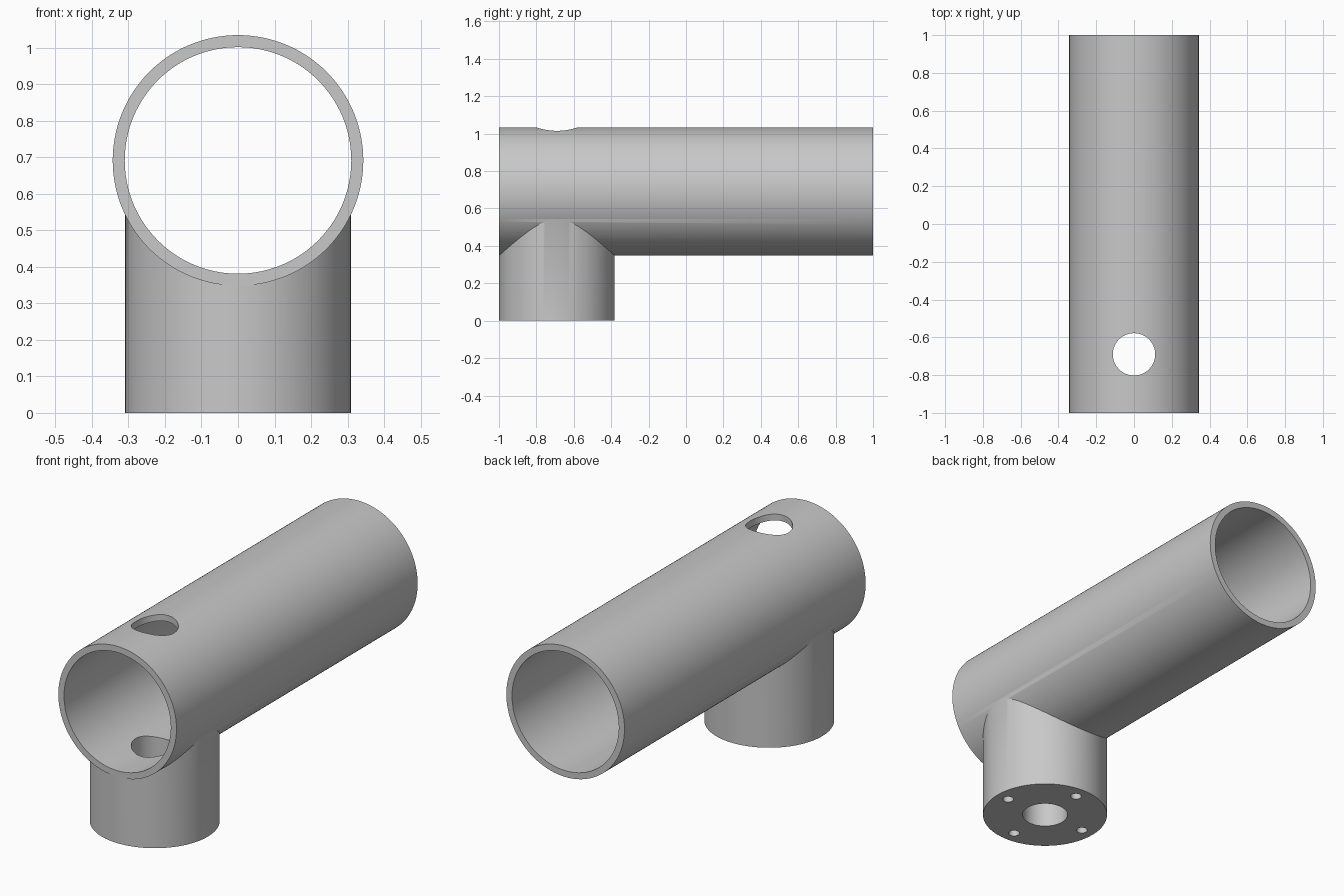
import bpy
import math

if "Cube" in bpy.data.objects:
    bpy.data.objects.remove(bpy.data.objects["Cube"], do_unlink=True)

TUBE_Z = 0.691        # height of the tube axis
TUBE_R = 0.343
BORE_R = 0.31
POST_Y = -0.69        # position of the post under the tube
POST_R = 0.309
HOLE_R = 0.112
BOLT_R = 0.027
BOLT_CIRCLE = 0.24

grey = bpy.data.materials.new("plain grey")
grey.use_nodes = True
colour = (0.58, 0.58, 0.58, 1)
grey.diffuse_color = colour
grey.node_tree.nodes["Principled BSDF"].inputs["Base Color"].default_value = colour


def cylinder(name, radius, length, centre, along_y=False, sides=128):
    rotation = (math.pi / 2, 0, 0) if along_y else (0, 0, 0)
    bpy.ops.mesh.primitive_cylinder_add(vertices=sides, radius=radius, depth=length,
                                        location=centre, rotation=rotation)
    obj = bpy.context.object
    obj.name = name
    obj.data.materials.append(grey)
    return obj


def combine(target, other, operation):
    """Apply a boolean, then discard the second solid."""
    other.hide_render = True
    mod = target.modifiers.new(other.name, "BOOLEAN")
    mod.operation = operation
    mod.solver = "EXACT"
    mod.object = other
    bpy.context.view_layer.objects.active = target
    bpy.ops.object.modifier_apply(modifier=mod.name)
    bpy.data.objects.remove(other, do_unlink=True)


# Horizontal tube joined to the solid post below it
body = cylinder("tube_with_post", TUBE_R, 2, (0, 0, TUBE_Z), along_y=True)
post = cylinder("post", POST_R, TUBE_Z, (0, POST_Y, TUBE_Z / 2))
combine(body, post, "UNION")

# Bore along the tube
bore = cylinder("bore_cutter", BORE_R, 2.4, (0, 0, TUBE_Z), along_y=True)
combine(body, bore, "DIFFERENCE")

# Vertical hole through the post and the top of the tube
hole = cylinder("hole_cutter", HOLE_R, 1.6, (0, POST_Y, 0.5), sides=64)
combine(body, hole, "DIFFERENCE")

# Four blind bolt holes in the base
for i in range(4):
    angle = i * math.pi / 2
    spot = (BOLT_CIRCLE * math.cos(angle), POST_Y + BOLT_CIRCLE * math.sin(angle), 0)
    bolt = cylinder("bolt_cutter", BOLT_R, 0.3, spot, sides=32)
    combine(body, bolt, "DIFFERENCE")

# Smooth walls with crisp rims
bpy.ops.object.select_all(action="DESELECT")
body.select_set(True)
bpy.context.view_layer.objects.active = body
bpy.ops.object.shade_smooth_by_angle(angle=math.radians(30))
